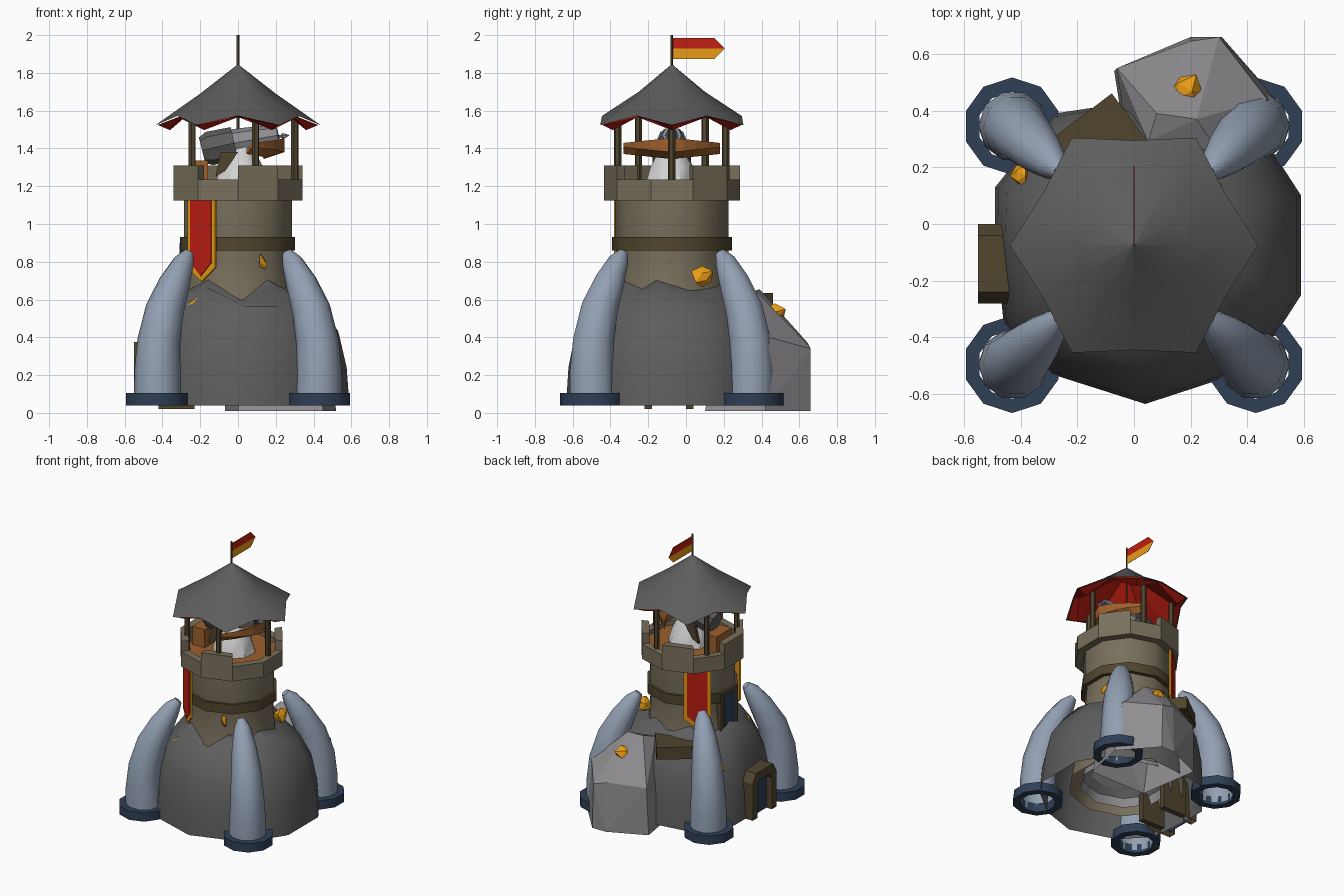
import bpy, bmesh, math
from math import sin, cos, radians, pi
from mathutils import Vector, Matrix

if "Cube" in bpy.data.objects:
    bpy.data.objects.remove(bpy.data.objects["Cube"])

CY = -0.075  # tower axis in y
COL = {
    "dark_rock": (.11, .11, .11), "pale_stone": (.28, .27, .285), "tan_stone": (.19, .162, .107),
    "dark_timber": (.08, .06, .028), "horn_blue": (.29, .35, .45), "navy_metal": (.028, .05, .093),
    "red_cloth": (.53, .013, .006), "gold": (.8, .33, .008), "orange_wood": (.34, .115, .025),
    "white_plaster": (.65, .65, .65)}
MAT = {}
for n, c in COL.items():
    MAT[n] = bpy.data.materials.new(n)
    MAT[n].diffuse_color = (*c, 1)


def make(name, verts, faces, mat, smooth=0):
    me = bpy.data.meshes.new(name)
    me.from_pydata([tuple(v) for v in verts], [], faces)
    bm = bmesh.new()
    bm.from_mesh(me)
    bmesh.ops.recalc_face_normals(bm, faces=bm.faces)
    bm.to_mesh(me)
    bm.free()
    ob = bpy.data.objects.new(name, me)
    bpy.context.collection.objects.link(ob)
    me.materials.append(MAT[mat])
    if smooth:
        bpy.ops.object.select_all(action='DESELECT')
        ob.select_set(True)
        bpy.context.view_layer.objects.active = ob
        bpy.ops.object.shade_smooth_by_angle(angle=radians(smooth))
    return ob


def loft(name, rings, mat, smooth=0, cap0=False, cap1=False, loop=False, closed=True):
    """Bridge equal-length rings of points."""
    n = len(rings[0])
    verts = [v for r in rings for v in r]
    m = len(rings)
    faces = []
    for i in range(m if loop else m - 1):
        j = (i + 1) % m
        faces += [(i*n+k, i*n+(k+1) % n, j*n+(k+1) % n, j*n+k) for k in range(n if closed else n-1)]
    if cap0:
        faces.append(tuple(range(n))[::-1])
    if cap1:
        faces.append(tuple(range((m-1)*n, m*n)))
    return make(name, verts, faces, mat, smooth)


def circle(r, z, n=10, cx=0, cy=CY, ph=18):
    return [Vector((cx+r*cos(radians(ph)+2*pi*k/n), cy+r*sin(radians(ph)+2*pi*k/n), z)) for k in range(n)]


def lathe(name, prof, mat, n=10, cx=0, cy=CY, ph=18, smooth=40, **kw):
    return loft(name, [circle(r, z, n, cx, cy, ph) for r, z in prof], mat, smooth, **kw)


def tube(name, pts, radii, mat, n=10, smooth=50, cap0=True):
    """Round tapering tube along a path."""
    pts = [Vector(p) for p in pts]
    rings = []
    for i, p in enumerate(pts):
        t = (pts[min(i+1, len(pts)-1)] - pts[max(i-1, 0)]).normalized()
        a = t.orthogonal() if abs(t.z) < .3 else Vector((1, 0, 0)) - t * t.x
        a.normalize()
        b = t.cross(a)
        rings.append([p + radii[i]*(a*cos(2*pi*k/n) + b*sin(2*pi*k/n)) for k in range(n)])
    return loft(name, rings, mat, smooth, cap0, True)


def plate(name, outline, depth, mat, angle, r, cy=CY, shift=0):
    """Extrude a (side, z) outline; it faces outward at the angle, front at radius r."""
    a = radians(angle)
    out, side = Vector((cos(a), sin(a), 0)), Vector((-sin(a), cos(a), 0))
    def ring(d):
        return [Vector((0, cy, z)) + out*d + side*(s+shift) for s, z in outline]
    return loft(name, [ring(r-depth), ring(r)], mat, 0, True, True)


def rect(w, z0, z1):
    return [(-w, z0), (w, z0), (w, z1), (-w, z1)]


# rock mound: irregular footprint blending into a round, uneven rim
foot = [(.59, .10), (.59, -.25), (.50, -.39), (.30, -.55), (.04, -.635), (-.29, -.53), (-.46, -.35),
        (-.49, -.05), (-.49, .13), (-.28, .39), (-.08, .42), (.22, .45), (.46, .30)]
rings = []
for t, z, dip in ((0, .04, 0), (.05, .24, 0), (.2, .43, 0), (.5, .565, 0), (.84, .645, 1), (1.06, .675, 1)):
    rings.append([])
    for i, (x, y) in enumerate(foot):
        a = math.atan2(y-CY, x)
        h = z + dip*((.03 if i % 2 else -.02) - (.05 if i == 4 else 0))
        rings[-1].append(Vector((x+(.31*cos(a)-x)*t, y+(CY+.31*sin(a)-y)*t, h)))
loft("rock_mound", rings, "dark_rock", 50)

# tower shaft, band, floors
lathe("tower_shaft", [(.40, .14), (.34, .45), (.305, .66), (.288, .86), (.30, .93), (.30, 1.15)], "tan_stone")
lathe("tower_band", [(.28, .86), (.318, .86), (.318, .93), (.28, .93)], "dark_timber", loop=True)
lathe("inner_foundation", [(.32, .16), (.30, .22), (.24, .25)], "pale_stone")
lathe("inner_floor", [(.24, .25), (.02, .26)], "white_plaster", cap1=True)
lathe("tower_deck", [(.32, 1.17), (.32, 1.2)], "orange_wood", cap0=True, cap1=True)

# battlement, one block for each side
merlons = {1, 3, 5, 6, 8}
verts, faces = [], []
for k in range(10):
    top = 1.31 if k in merlons else 1.235
    b = len(verts)
    for z in (1.125, top):
        for r, j in ((.36, k), (.36, k+1), (.305, k+1), (.305, k)):
            a = radians(-18 + 36*j)
            verts.append((r*cos(a), CY+r*sin(a), z))
    quads = [(3, 2, 1, 0), (4, 5, 6, 7)] + [(i, (i+1) % 4, 4+(i+1) % 4, 4+i) for i in range(4)]
    faces += [tuple(b+i for i in q) for q in quads]
make("battlement", verts, faces, "tan_stone")

# roof posts
for k in range(5):
    a = 2*pi*k/5
    lathe("roof_post", [(.02, 1.2), (.02, 1.575)], "dark_timber", 6, .30*cos(a), CY+.30*sin(a), cap1=True)

# hexagonal roof with drooping corners, and a red lining whose corners hang lower
def roof(name, tiers, mat, smooth):
    rs = []
    for rc, zc, rm, zm in tiers:
        ring = []
        for k in range(12):
            r, z = (rc, zc) if k % 2 == 0 else (rm, zm)
            ring.append(Vector((r*cos(2*pi*k/12), CY+r*sin(2*pi*k/12), z)))
        rs.append(ring)
    return loft(name, rs, mat, smooth)
roof("roof", [(.004, 1.843, .004, 1.843), (.20, 1.69, .175, 1.70), (.438, 1.523, .37, 1.572)], "dark_rock", 40)
lining = roof("roof_lining", [(.004, 1.80, .004, 1.80), (.36, 1.497, .33, 1.578), (.425, 1.524, .365, 1.566)],
              "red_cloth", 0)
lining.data.flip_normals()

# flag pole and two-colour flag
lathe("flag_pole", [(.007, 1.5), (.007, 2.0)], "dark_timber", 4, cap1=True)
for nm, zo, m in (("flag_upper", 1.985, "red_cloth"), ("flag_lower", 1.873, "gold")):
    plate(nm, [(0, zo), (.225, zo), (.28, 1.929), (0, 1.929)], .002, m, 0, .001)

# four curved horns standing in metal rings
path = [(.425, .06, .125), (.427, .22, .122), (.42, .38, .113), (.387, .55, .102),
        (.335, .69, .083), (.287, .80, .056), (.26, .847, .028)]
for sx in (-1, 1):
    for sy in (-1, 1):
        tube("horn", [(sx*d, CY+sy*d*.99, z) for d, z, r in path], [p[2] for p in path], "horn_blue", cap0=False)
        lathe("horn_ring", [(.122, .04), (.172, .04), (.172, .105), (.122, .105)], "navy_metal",
              10, sx*.43, CY+sy*.42, loop=True)

# pale boulder at the back, open underneath
pts = [(-.07, .54, .01), (.20, .66, .01), (.31, .66, .01), (.52, .42, .01), (.45, .10, .01), (0, .1, .01),
       (-.06, .55, .36), (.20, .645, .37), (.30, .66, .34), (.47, .44, .40), (.42, .2, .45),
       (.08, .39, .655), (.22, .37, .64), (.05, .29, .62), (.3, .25, .56)]
bm = bmesh.new()
for p in pts:
    bm.verts.new(p)
bmesh.ops.convex_hull(bm, input=bm.verts)
bm.normal_update()
bmesh.ops.delete(bm, geom=[f for f in bm.faces if f.normal.z < -.9], context='FACES_ONLY')
me = bpy.data.meshes.new("boulder")
bm.to_mesh(me)
bm.free()
me.materials.append(MAT["pale_stone"])
bpy.context.collection.objects.link(bpy.data.objects.new("boulder", me))

# gold crystals
def crystal(loc, size, tilt):
    bm = bmesh.new()
    bmesh.ops.create_icosphere(bm, subdivisions=1, radius=1)
    for i, v in enumerate(bm.verts):
        v.co *= 1 + .25*sin(i*2.3)
    m = Matrix.Translation(loc) @ Matrix.Rotation(tilt, 4, 'Y') @ Matrix.Diagonal((*size, 1))
    bmesh.ops.transform(bm, matrix=m, verts=bm.verts)
    me = bpy.data.meshes.new("gold_crystal")
    bm.to_mesh(me)
    bm.free()
    me.materials.append(MAT["gold"])
    bpy.context.collection.objects.link(bpy.data.objects.new("gold_crystal", me))
crystal((-.22, -.37, .56), (.05, .06, .09), .7)
crystal((.13, -.35, .80), (.02, .025, .042), -.3)
crystal((.29, .085, .72), (.05, .055, .055), 0)
crystal((.19, .47, .53), (.065, .055, .05), .3)
crystal((-.40, .17, .46), (.032, .04, .04), .4)

# arched door porch on the left side
arch = [(-.14, .04), (-.14, .31), (-.10, .375), (.10, .375), (.14, .31), (.14, .04)]
gap = [(-.085, .04), (-.085, .27), (-.06, .315), (.06, .315), (.085, .27), (.085, .04)]
def at(x, line):
    return [Vector((x, -.14-s, z)) for s, z in line]
loft("door_frame", [at(-.35, arch), at(-.55, arch), at(-.55, gap), at(-.48, gap)], "dark_timber", closed=False)
loft("door_panel", [at(-.50, gap), at(-.505, gap)], "navy_metal", cap0=True, cap1=True)
for y in (-.20, .02):
    plate("door_inner_post", rect(.02, .02, .32), .19, "dark_timber", 180, .42, cy=y)

# upper window on the left, and timber platform behind
plate("window_frame", rect(.10, .63, .93), .05, "dark_timber", 180, .306)
plate("window_pane", rect(.065, .67, .90), .008, "navy_metal", 180, .311)
plate("back_platform", rect(.145, .545, .635), .26, "dark_timber", 127, .475, shift=-.115)

# hanging banners with a gold border
for ang in (131, 232):
    for nm, w, dz, r, m in (("banner_border", .092, 0, .316, "gold"), ("banner_cloth", .07, .025, .322, "red_cloth")):
        plate(nm, [(-w, 1.13), (-w, .77+dz), (0, .695+dz*1.2), (w, .77+dz), (w, 1.13)], .012, m, ang, r)

# mounted bow cannon
lathe("weapon_base", [(.15, 1.2), (.12, 1.30), (.06, 1.41)], "white_plaster", 8, .02, cap1=True)
tube("weapon_rear", [(-.19, CY, 1.39), (-.15, CY, 1.40), (-.02, CY, 1.43)], [.07, .09, .085], "dark_rock", 8, 30)
tube("weapon_barrel", [(-.04, CY, 1.425), (.12, CY, 1.455), (.21, CY, 1.47)], [.075, .065, .05], "pale_stone", 8, 30)
tube("weapon_muzzle", [(.205, CY, 1.469), (.215, CY, 1.471)], [.035, .035], "navy_metal", 8, 0)
tube("weapon_bolt", [(.1, CY, 1.45), (.23, CY, 1.465), (.235, CY, 1.465), (.27, CY, 1.47)],
     [.008, .008, .018, .002], "pale_stone", 6, 0)
bow = []
for i in range(9):
    t = i/4 - 1
    x, w, h = .19 - .13*t*t, .055*(1-.75*abs(t)), .038*(1-.7*abs(t))
    bow.append([Vector((x+dx*w, CY+.255*t, 1.40+dx*.018+dz*h))
                for dx, dz in ((-1, -1), (1, -1), (1, 1), (-1, 1))])
loft("weapon_bow", bow, "orange_wood", 0, True, True)
for s in (-1, 1):
    y = CY + s*.09
    loft("weapon_bracket", [[Vector((x, y+d, z)) for x, z in ((-.12, 1.25), (-.07, 1.28), (0, 1.38), (-.09, 1.38))]
                            for d in (-.012, .012)], "dark_timber", 0, True, True)
plate("supply_crate", rect(.09, 1.2, 1.335), .1, "orange_wood", 180, .26)

for m in bpy.data.materials:
    if m.users and not m.is_grease_pencil:
        m.use_nodes = True
        m.node_tree.nodes["Principled BSDF"].inputs["Base Color"].default_value = m.diffuse_color
